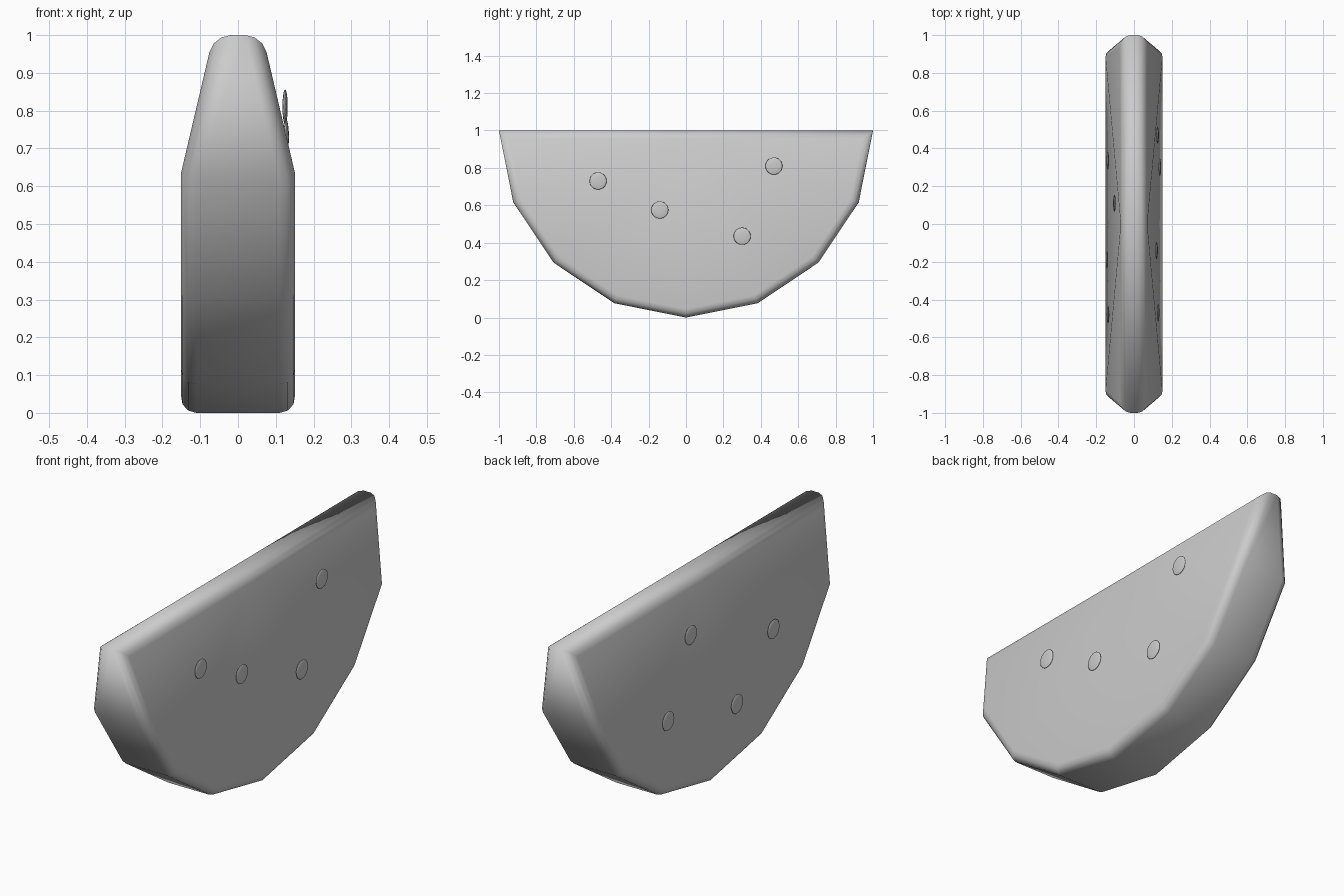
import bpy, bmesh, math

if "Cube" in bpy.data.objects:
    bpy.data.objects.remove(bpy.data.objects["Cube"])

RIM_X, CORE_X = 0.155, 0.065   # half thickness at the rind and at the straight top edge
STEPS = 8

# Melon slice: fan-shaped sides, thin at the top edge and wide at the rind
bm = bmesh.new()
sides = []
for s in (1, -1):
    core = bm.verts.new((s * CORE_X, 0, 1))
    rim = []
    for i in range(STEPS + 1):
        a = math.pi * i / STEPS
        x = CORE_X if i in (0, STEPS) else RIM_X
        rim.append(bm.verts.new((s * x, -math.cos(a), 1 - math.sin(a))))
    for p, q in zip(rim, rim[1:]):
        bm.faces.new((core, p, q))
    sides.append([core] + rim)
loops = list(zip(*sides))
border = loops + loops[:1]
bevel_edges = []
for (a, b), (c, d) in zip(border, border[1:]):
    bm.faces.new((a, b, d, c))
    bevel_edges += [bm.edges.get((a, c)), bm.edges.get((b, d))]
bmesh.ops.recalc_face_normals(bm, faces=bm.faces)
# Soften the outline of both sides
bmesh.ops.bevel(bm, geom=bevel_edges, offset=0.045, offset_type='OFFSET',
                segments=3, profile=0.5, affect='EDGES', clamp_overlap=True)
for f in bm.faces:
    f.smooth = True
mesh = bpy.data.meshes.new("melon_slice")
bm.to_mesh(mesh)
bm.free()
bpy.context.collection.objects.link(bpy.data.objects.new("melon_slice", mesh))


# Seeds: flattened spheres just proud of each side
def seed(name, side, y, z):
    r = math.hypot(y, 1 - z)
    x = CORE_X + (RIM_X - CORE_X) * r + 0.014
    bpy.ops.mesh.primitive_uv_sphere_add(segments=16, ring_count=10, radius=1,
                                         location=(side * x, y, z))
    ob = bpy.context.object
    ob.name = name
    ob.scale = (0.007, 0.046, 0.046)
    bpy.ops.object.shade_smooth()


for i, (y, z) in enumerate([(0.47, 0.81), (0.30, 0.435), (-0.14, 0.575), (-0.47, 0.73)]):
    seed(f"seed_right_{i}", 1, y, z)
for i, (y, z) in enumerate([(0.11, 0.75), (-0.48, 0.563), (0.335, 0.425), (-0.19, 0.31)]):
    seed(f"seed_left_{i}", -1, y, z)
